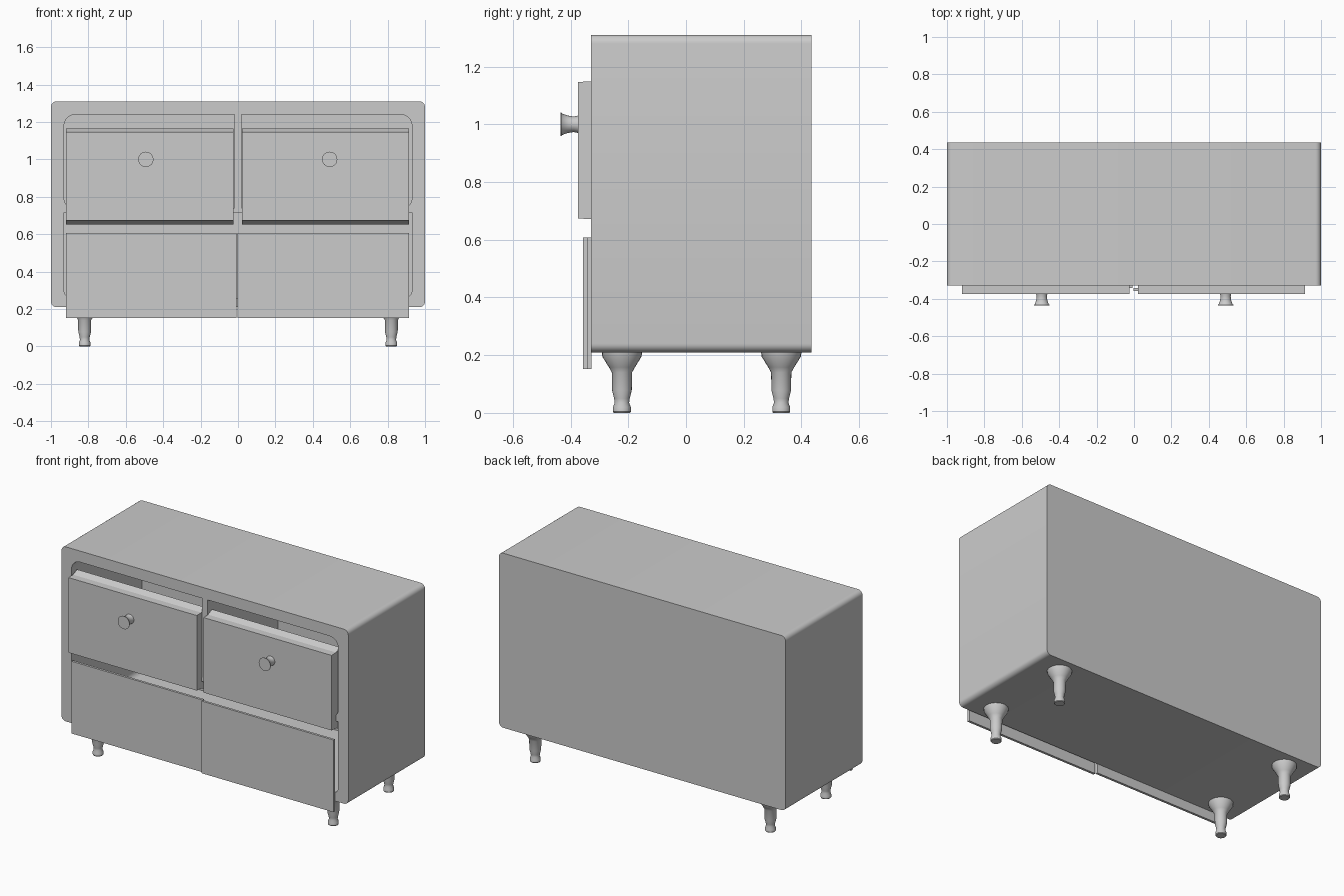
import bpy, bmesh, math
from mathutils import Vector

if "Cube" in bpy.data.objects:
    bpy.data.objects.remove(bpy.data.objects["Cube"], do_unlink=True)

# One plain grey finish
grey = bpy.data.materials.new("plain_grey")
grey.use_nodes = True
colour = (0.6, 0.6, 0.6, 1)
grey.diffuse_color = colour
grey.node_tree.nodes["Principled BSDF"].inputs["Base Color"].default_value = colour


def finish(name, bm, smooth=True):
    bmesh.ops.recalc_face_normals(bm, faces=bm.faces)
    mesh = bpy.data.meshes.new(name)
    bm.to_mesh(mesh)
    bm.free()
    obj = bpy.data.objects.new(name, mesh)
    bpy.context.collection.objects.link(obj)
    mesh.materials.append(grey)
    bpy.ops.object.select_all(action="DESELECT")
    obj.select_set(True)
    bpy.context.view_layer.objects.active = obj
    if smooth:
        bpy.ops.object.shade_smooth_by_angle(angle=math.radians(35))
    return obj


def rounded_outline(corners, steps=6):
    """Corners are (x, z, radius) of a rectangle; each is rounded."""
    points = []
    for i, (x, z, r) in enumerate(corners):
        here = Vector((x, z))
        before = (Vector(corners[i - 1][:2]) - here).normalized()
        after = (Vector(corners[(i + 1) % len(corners)][:2]) - here).normalized()
        if r == 0:
            points.append(here)
            continue
        centre = here + (before + after) * r
        for k in range(steps + 1):
            a = math.pi / 2 * k / steps
            points.append(centre - after * r * math.cos(a) - before * r * math.sin(a))
    return points


def prism(name, outline, y0, y1, smooth=True):
    bm = bmesh.new()
    rings = [[bm.verts.new((p[0], y, p[1])) for p in outline] for y in (y0, y1)]
    n = len(outline)
    for i in range(n):
        j = (i + 1) % n
        bm.faces.new((rings[0][i], rings[0][j], rings[1][j], rings[1][i]))
    for ring in rings:
        bm.faces.new(ring)
    return finish(name, bm, smooth)


def rect(x0, x1, z0, z1):
    return [(x0, z0), (x1, z0), (x1, z1), (x0, z1)]


def turned(name, profile, location, horizontal=False, sides=24):
    """Lathe a (radius, height) profile, upright or pointing to the front."""
    bm = bmesh.new()
    rings = []
    for r, h in profile:
        ring = []
        for k in range(sides):
            a = 2 * math.pi * k / sides
            u, v = r * math.cos(a), r * math.sin(a)
            co = (u, -h, v) if horizontal else (u, v, h)
            ring.append(bm.verts.new(Vector(co) + Vector(location)))
        rings.append(ring)
    for low, high in zip(rings, rings[1:]):
        for k in range(sides):
            j = (k + 1) % sides
            bm.faces.new((low[k], low[j], high[j], high[k]))
    bm.faces.new(rings[0])
    bm.faces.new(rings[-1])
    return finish(name, bm)


# Cabinet body with rounded edges
FRONT, BACK, INNER_BACK = -0.33, 0.435, 0.37
body = prism("cabinet_body", rounded_outline(
    [(-1, 0.21, 0.03), (1, 0.21, 0.03), (1, 1.31, 0.03), (-1, 1.31, 0.03)]), FRONT, BACK, False)

# Two upper compartments and one wide lower compartment
openings = [rounded_outline(
    [(-0.93, 0.26, 0.04), (0.93, 0.26, 0.04), (0.93, 0.716, 0), (-0.93, 0.716, 0)])]
for s in (-1, 1):
    openings.append(rounded_outline(
        [(s * 0.02, 0.74, 0), (s * 0.93, 0.74, 0.05), (s * 0.93, 1.24, 0.06), (s * 0.02, 1.24, 0)]))
for outline in openings:
    cutter = prism("opening_cutter", outline, FRONT - 0.1, INNER_BACK, False)
    cutter.hide_render = True
    bpy.context.view_layer.objects.active = body
    mod = body.modifiers.new("opening", "BOOLEAN")
    mod.operation = "DIFFERENCE"
    mod.solver = "EXACT"
    mod.object = cutter
    bpy.ops.object.modifier_apply(modifier=mod.name)
    bpy.data.objects.remove(cutter, do_unlink=True)
bpy.ops.object.select_all(action="DESELECT")
body.select_set(True)
bpy.context.view_layer.objects.active = body
bpy.ops.object.shade_smooth_by_angle(angle=math.radians(35))


# Drawer fronts: a flat panel whose back edge flares out inside the cabinet
def drawer_front(name, x0, x1):
    bm = bmesh.new()
    sections = [(-0.375, 0.674, 1.147), (FRONT, 0.671, 1.148), (-0.29, 0.652, 1.166)]
    rings = [[bm.verts.new((x, y, z)) for x, z in rect(x0, x1, low, high)]
             for y, low, high in sections]
    for a, b in zip(rings, rings[1:]):
        for i in range(4):
            j = (i + 1) % 4
            bm.faces.new((a[i], a[j], b[j], b[i]))
    bm.faces.new(rings[0])
    bm.faces.new(rings[-1])
    finish(name, bm, False)


knob_profile = [(0.03, 0), (0.027, 0.015), (0.03, 0.035), (0.037, 0.055), (0.041, 0.058), (0.041, 0.061)]
for side, x0, x1, knob_x in (("right", -0.92, -0.025, -0.493), ("left", 0.022, 0.915, 0.49)):
    drawer_front(side + "_drawer_front", x0, x1)
    turned(side + "_knob", knob_profile, (knob_x, -0.374, 1.0), True)

# Overlapping lower doors, one set slightly ahead of the other
prism("right_door", rect(-0.92, -0.008, 0.152, 0.607), -0.343, -0.328, False)
prism("left_door", rect(-0.004, 0.915, 0.152, 0.607), -0.357, -0.342, False)

# Turned legs
leg_profile = [(0.028, 0), (0.031, 0.004), (0.031, 0.02), (0.025, 0.035), (0.027, 0.05),
               (0.034, 0.078), (0.035, 0.14), (0.045, 0.158), (0.068, 0.195), (0.07, 0.212)]
for side, x in (("right", -0.82), ("left", 0.82)):
    for end, y in (("front", -0.222), ("back", 0.33)):
        turned(f"{end}_{side}_leg", leg_profile, (x, y, 0))
